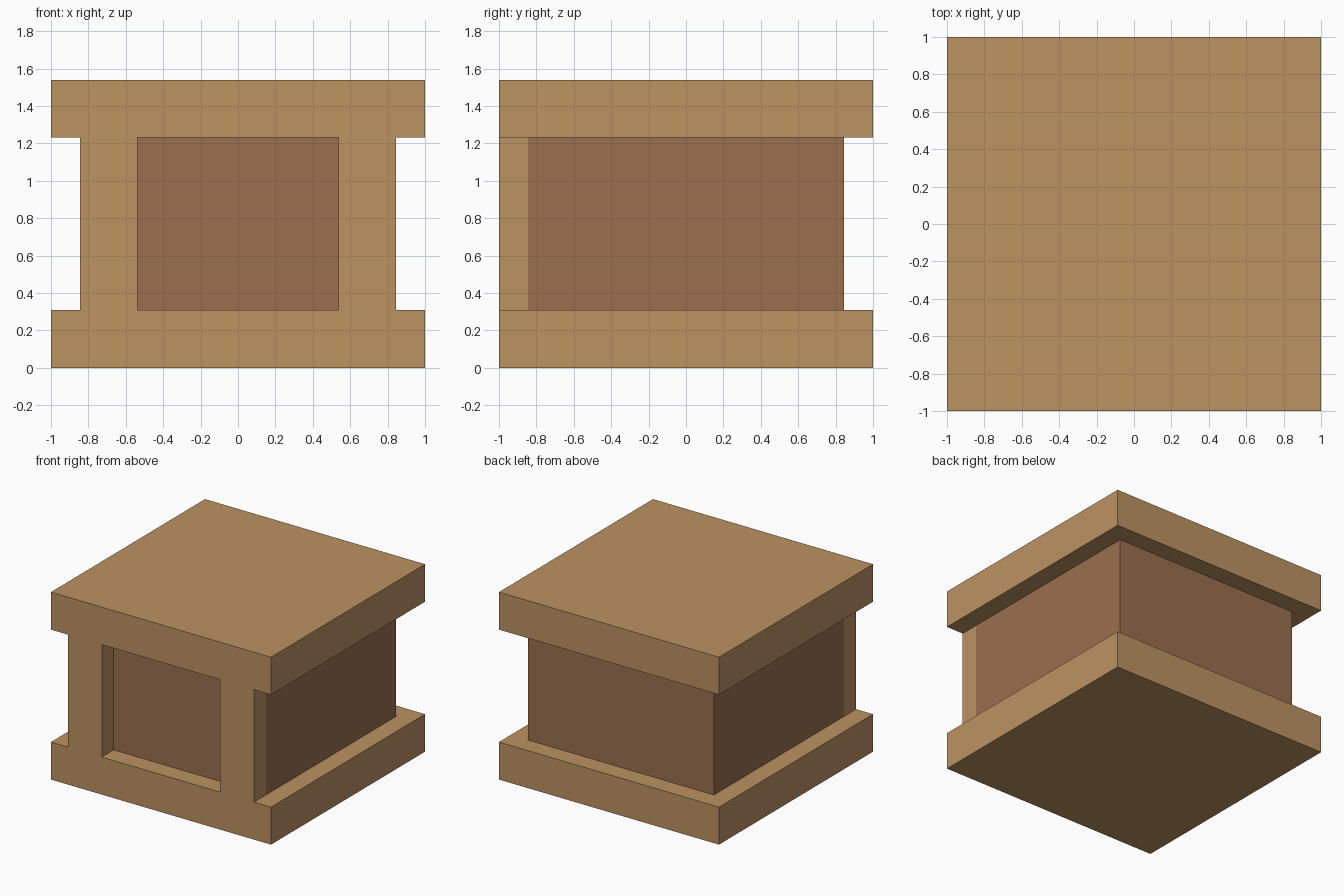
import bpy
import bmesh
from mathutils import Vector

cube = bpy.data.objects.get("Cube")
if cube:
    bpy.data.objects.remove(cube, do_unlink=True)


def srgb(r, g, b):
    """Convert 0-255 sRGB values to a linear RGBA colour."""
    def lin(c):
        c /= 255
        return c / 12.92 if c <= 0.04045 else ((c + 0.055) / 1.055) ** 2.4
    return (lin(r), lin(g), lin(b), 1)


def material(name, colour):
    mat = bpy.data.materials.new(name)
    mat.use_nodes = True
    mat.diffuse_color = colour
    mat.node_tree.nodes["Principled BSDF"].inputs["Base Color"].default_value = colour
    return mat


def box(name, low, high, mat):
    """Axis-aligned box between two corners."""
    low, high = Vector(low), Vector(high)
    bm = bmesh.new()
    bmesh.ops.create_cube(bm, size=1)
    bmesh.ops.scale(bm, vec=high - low, verts=bm.verts)
    bmesh.ops.translate(bm, vec=(low + high) / 2, verts=bm.verts)
    mesh = bpy.data.meshes.new(name)
    bm.to_mesh(mesh)
    bm.free()
    mesh.materials.append(mat)
    obj = bpy.data.objects.new(name, mesh)
    bpy.context.collection.objects.link(obj)
    return obj


light_wood = material("light wood", srgb(188, 147, 98))
dark_wood = material("dark wood", srgb(155, 112, 78))

HEIGHT = 1.54      # overall height
SLAB = 0.308       # slab thickness
BODY = 0.846       # half width of the inner body
OPENING = 0.538    # half width of the front opening

# Base and top slabs
box("base_slab", (-1, -1, 0), (1, 1, SLAB), light_wood)
box("top_slab", (-1, -1, HEIGHT - SLAB), (1, 1, HEIGHT), light_wood)

# Recessed inner body
box("inner_body", (-BODY, -BODY, SLAB), (BODY, BODY, HEIGHT - SLAB), dark_wood)

# Front posts on either side of the opening
for name, x0, x1 in (("left_post", OPENING, BODY), ("right_post", -BODY, -OPENING)):
    box(name, (x0, -1, SLAB), (x1, -BODY, HEIGHT - SLAB), light_wood)
